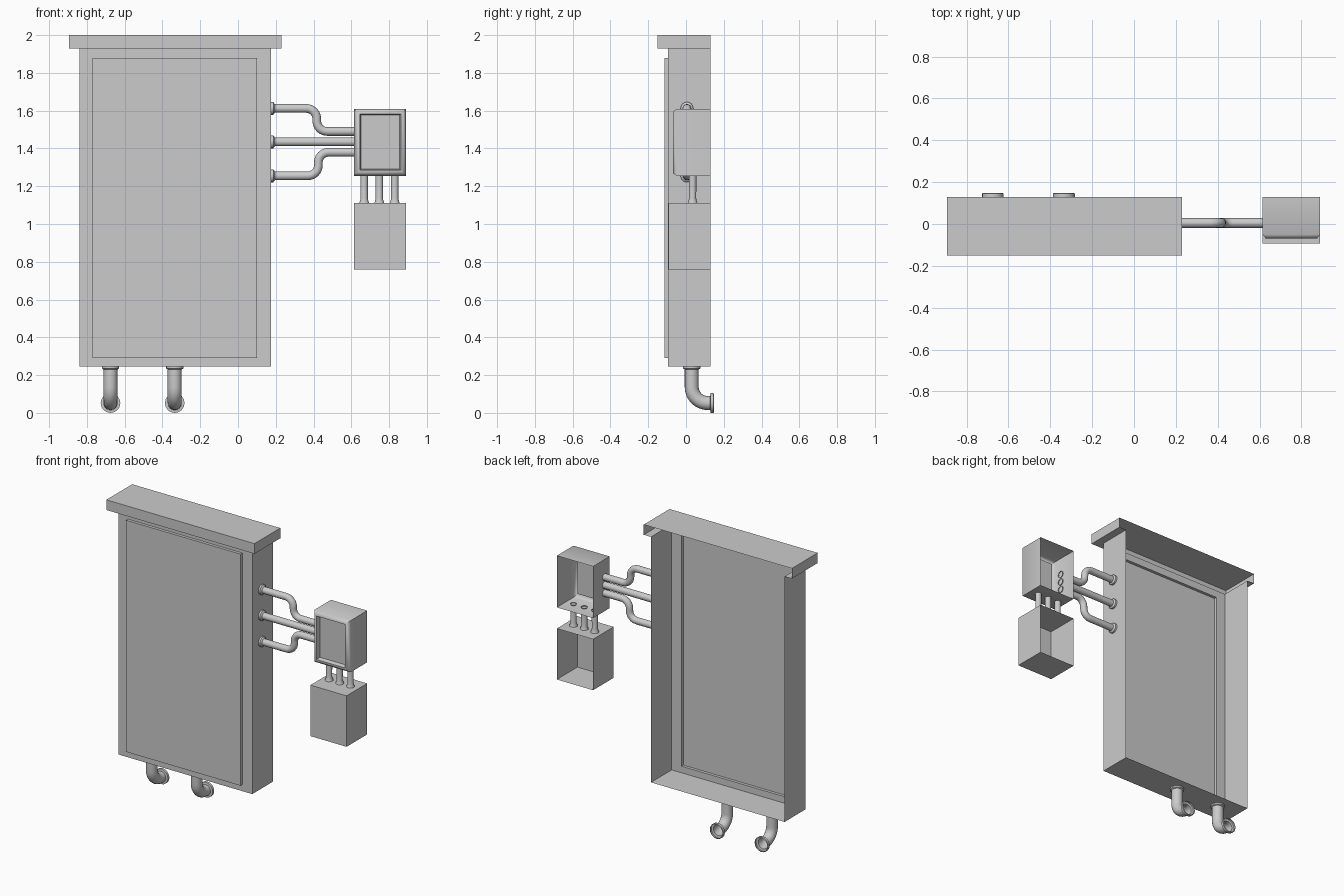
import bpy, bmesh, math
from mathutils import Vector

if "Cube" in bpy.data.objects:
    bpy.data.objects.remove(bpy.data.objects["Cube"])


def loft(name, rings, closed=True, cap=True, angle=None):
    """Skin consecutive rings of points; optionally cap the last ring."""
    bm = bmesh.new()
    rows = [[bm.verts.new(p) for p in r] for r in rings]
    n = len(rows[0])
    for a, b in zip(rows, rows[1:]):
        for i in range(n if closed else n - 1):
            j = (i + 1) % n
            bm.faces.new((a[i], a[j], b[j], b[i]))
    if cap:
        bm.faces.new(rows[-1])
    me = bpy.data.meshes.new(name)
    bm.to_mesh(me)
    bm.free()
    if angle:
        me.shade_smooth()
        me.set_sharp_from_angle(angle=math.radians(angle))
    ob = bpy.data.objects.new(name, me)
    bpy.context.collection.objects.link(ob)
    return ob


def rect(x0, x1, z0, z1, y, inset=0):
    x0, x1, z0, z1 = x0 + inset, x1 - inset, z0 + inset, z1 - inset
    return [(x0, y, z0), (x1, y, z0), (x1, y, z1), (x0, y, z1)]


def fillet(points, radius, steps=6):
    """Polyline with right-angle corners rounded: list of (point, tangent)."""
    pts = [Vector(p) for p in points]
    out = [(pts[0], (pts[1] - pts[0]).normalized())]
    for a, p, b in zip(pts, pts[1:], pts[2:]):
        d0, d1 = (p - a).normalized(), (b - p).normalized()
        c = p - d0 * radius + d1 * radius
        for k in range(steps + 1):
            t = k / steps * math.pi / 2
            out.append((c + radius * (d0 * math.sin(t) - d1 * math.cos(t)),
                        d0 * math.cos(t) + d1 * math.sin(t)))
    out.append((pts[-1], (pts[-1] - pts[-2]).normalized()))
    return out


def pipe(name, path, r, normal, start=(), end=(), sides=16):
    """Sweep a circle; start/end are (offset along path, radius) collar rings."""
    n = Vector(normal)
    p0, t0 = path[0]
    p1, t1 = path[-1]
    stations = [(p0 + t0 * o, t0, q) for o, q in start]
    stations += [(p, t, r) for p, t in (path[1:-1] if start and end else
                                        path[1:] if start else path)]
    stations += [(p1 + t1 * o, t1, q) for o, q in end]
    rings = []
    for p, t, q in stations:
        s = t.cross(n)
        rings.append([p + q * (n * math.cos(a) + s * math.sin(a))
                      for a in (2 * math.pi * i / sides for i in range(sides))])
    return loft(name, rings, cap=False, angle=40)


BACK = 0.13

# Cabinet shell, open at the back, with raised door
body = (-0.84, 0.175, 0.245, 1.93)
door = (-0.77, 0.10, 0.29, 1.88)
cab = loft("cabinet", [rect(*body, BACK), rect(*body, -0.095),
                       rect(*door, -0.095), rect(*door, -0.115)])
# the cabinet top stays open under the lid
bm = bmesh.new()
bm.from_mesh(cab.data)
top = [f for f in bm.faces if all(v.co.z > 1.92 for v in f.verts)]
bmesh.ops.delete(bm, geom=top, context='FACES')
bm.to_mesh(cab.data)
bm.free()


# Overhanging lid, open at the back
def u_shape(x0, x1, y, z):
    return [(x0, BACK, z), (x0, y, z), (x1, y, z), (x1, BACK, z)]


loft("lid", [u_shape(-0.84, 0.175, -0.095, 1.93),
             u_shape(-0.895, 0.23, -0.15, 1.93),
             u_shape(-0.895, 0.23, -0.15, 2.0)], closed=False)

# Meter box with chamfered front and recessed window
box = (0.615, 0.89, 1.255, 1.61)
win = (0.645, 0.862, 1.285, 1.583)
loft("meter_box", [rect(*box, BACK), rect(*box, -0.05),
                   rect(*box, -0.07, 0.015), rect(*win, -0.07),
                   rect(*win, -0.043, 0.007)], angle=60)

# Lower junction box
low = (0.615, 0.89, 0.76, 1.11)
loft("junction_box", [rect(*low, BACK), rect(*low, -0.093)])

# Side conduits from the cabinet to the meter box
collar = [(0, 0.034), (0.012, 0.034), (0.02, 0.023)]
Y = 0.005
for name, za, zb, xm in (("upper_conduit", 1.612, 1.49, 0.417),
                         ("middle_conduit", 1.435, 1.435, None),
                         ("lower_conduit", 1.255, 1.38, 0.425)):
    mid = [(xm, Y, za), (xm, Y, zb)] if xm else []
    path = fillet([(0.175, Y, za)] + mid + [(0.62, Y, zb)], 0.055)
    pipe(name, path, 0.023, (0, 1, 0), start=collar)

# Short conduits between the two small boxes
for i, x in enumerate((0.668, 0.748, 0.83)):
    path = fillet([(x, 0.035, 1.11), (x, 0.035, 1.26)], 0.05)
    pipe(f"short_conduit_{i + 1}", path, 0.02, (1, 0, 0),
         start=[(0, 0.026), (0.01, 0.023), (0.025, 0.019)])

# Elbow pipes under the cabinet with wall flanges
for i, x in enumerate((-0.675, -0.335)):
    path = fillet([(x, 0.03, 0.245), (x, 0.03, 0.052), (x, 0.13, 0.052)],
                  0.085, 8)
    pipe(f"elbow_pipe_{i + 1}", path, 0.037, (1, 0, 0),
         start=[(0, 0.046), (0.01, 0.046), (0.015, 0.037)],
         end=[(-0.002, 0.037), (0, 0.052), (0.016, 0.052), (0.018, 0.046)])
